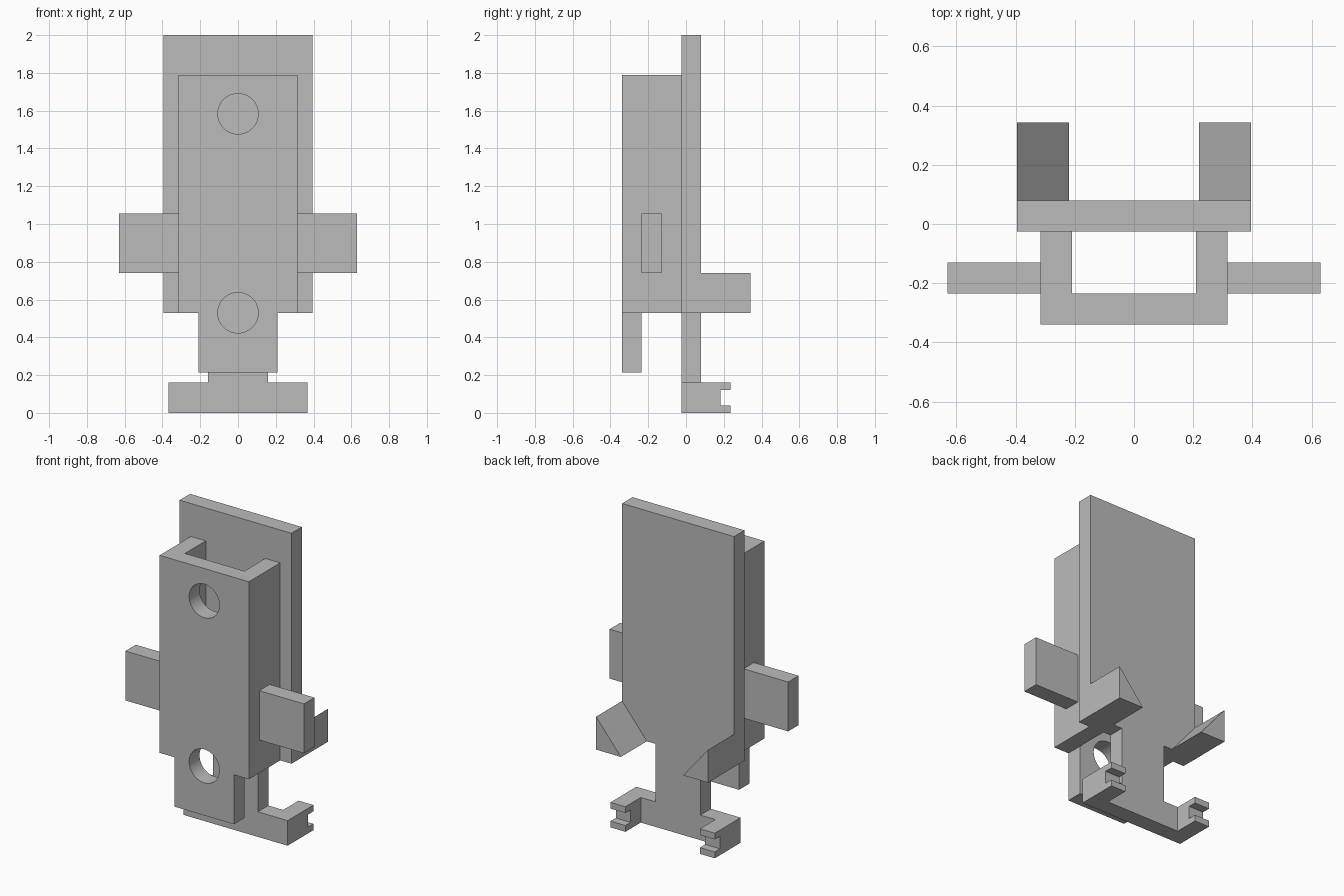
import bpy
import bmesh
import math
from mathutils import Vector, Matrix

cube = bpy.data.objects.get("Cube")
if cube:
    bpy.data.objects.remove(cube, do_unlink=True)

grey = bpy.data.materials.new("plain grey")
grey.use_nodes = True
grey.diffuse_color = (0.5, 0.5, 0.5, 1)
grey.node_tree.nodes["Principled BSDF"].inputs["Base Color"].default_value = grey.diffuse_color


def prism(name, profile, axis, start, end, mirror=False):
    """Extrude a 2D profile along an axis: x takes (y, z), y takes (x, z), z takes (x, y)."""
    place = {"x": lambda a, b: (start, a, b),
             "y": lambda a, b: (a, start, b),
             "z": lambda a, b: (a, b, start)}[axis]
    bm = bmesh.new()
    face = bm.faces.new([bm.verts.new(place(a, b)) for a, b in profile])
    grown = bmesh.ops.extrude_face_region(bm, geom=[face])
    shift = Vector([end - start if axis == k else 0 for k in "xyz"])
    verts = [v for v in grown["geom"] if isinstance(v, bmesh.types.BMVert)]
    bmesh.ops.translate(bm, verts=verts, vec=shift)
    bmesh.ops.recalc_face_normals(bm, faces=bm.faces)
    mesh = bpy.data.meshes.new(name)
    bm.to_mesh(mesh)
    bm.free()
    mesh.materials.append(grey)
    obj = bpy.data.objects.new(name, mesh)
    bpy.context.collection.objects.link(obj)
    if mirror:
        obj.modifiers.new("Mirror", "MIRROR")
    return obj


def rect(a0, b0, a1, b1):
    return [(a0, b0), (a1, b0), (a1, b1), (a0, b1)]


def symmetric(half):
    """Close a right-hand outline with its reflection."""
    return half + [(-a, b) for a, b in reversed(half)]


FRONT, INNER, JOIN, BACK = -0.34, -0.235, -0.025, 0.08
BASE = 0.53

# Front panel with its narrower lower tab
panel = prism("front_panel", symmetric([(0.21, 0.215), (0.21, BASE), (0.315, BASE), (0.315, 1.79)]),
              "y", FRONT, INNER)

# Round holes through the panel
for label, z in (("lower", BASE), ("upper", 1.583)):
    bm = bmesh.new()
    turn = Matrix.Translation((0, (FRONT + INNER) / 2, z)) @ Matrix.Rotation(math.pi / 2, 4, "X")
    bmesh.ops.create_cone(bm, cap_ends=True, segments=48, radius1=0.107, radius2=0.107,
                          depth=0.3, matrix=turn)
    mesh = bpy.data.meshes.new(label + "_hole_cutter")
    bm.to_mesh(mesh)
    bm.free()
    mesh.materials.append(grey)
    cutter = bpy.data.objects.new(label + "_hole_cutter", mesh)
    bpy.context.collection.objects.link(cutter)
    cutter.hide_render = True
    cutter.hide_set(True)
    cut = panel.modifiers.new(label + " hole", "BOOLEAN")
    cut.operation = "DIFFERENCE"
    cut.solver = "EXACT"
    cut.object = cutter

# Apply the cuts, then remove the cutters
bpy.context.view_layer.update()
cut_mesh = bpy.data.meshes.new_from_object(panel.evaluated_get(bpy.context.evaluated_depsgraph_get()))
panel.modifiers.clear()
panel.data = cut_mesh
for label in ("lower", "upper"):
    bpy.data.objects.remove(bpy.data.objects[label + "_hole_cutter"], do_unlink=True)
bpy.ops.object.select_all(action="DESELECT")
panel.select_set(True)
bpy.context.view_layer.objects.active = panel
bpy.ops.object.shade_smooth_by_angle(angle=math.radians(30))

# Side walls joining the panel to the back plate
prism("channel_walls", rect(0.21, INNER, 0.315, JOIN), "z", BASE, 1.79, mirror=True)

# Ears sticking out of the walls
prism("side_ears", rect(0.315, 0.74, 0.63, 1.055), "y", INNER, -0.13, mirror=True)

# Back plate, neck and foot bar in one outline
prism("back_plate", symmetric([(0.368, 0), (0.368, 0.16), (0.158, 0.16), (0.158, BASE),
                               (0.395, BASE), (0.395, 2)]), "y", JOIN, BACK)

# Wedges on the back of the plate, sloping down towards the middle
prism("back_wedges", [(0.22, BASE), (0.395, BASE), (0.395, 0.74)], "y", BACK, 0.342, mirror=True)

# Foot arms with notched ends
prism("foot_arms", [(BACK, 0), (0.235, 0), (0.235, 0.04), (0.182, 0.04), (0.182, 0.12),
                    (0.235, 0.12), (0.235, 0.16), (BACK, 0.16)], "x", 0.263, 0.368, mirror=True)
